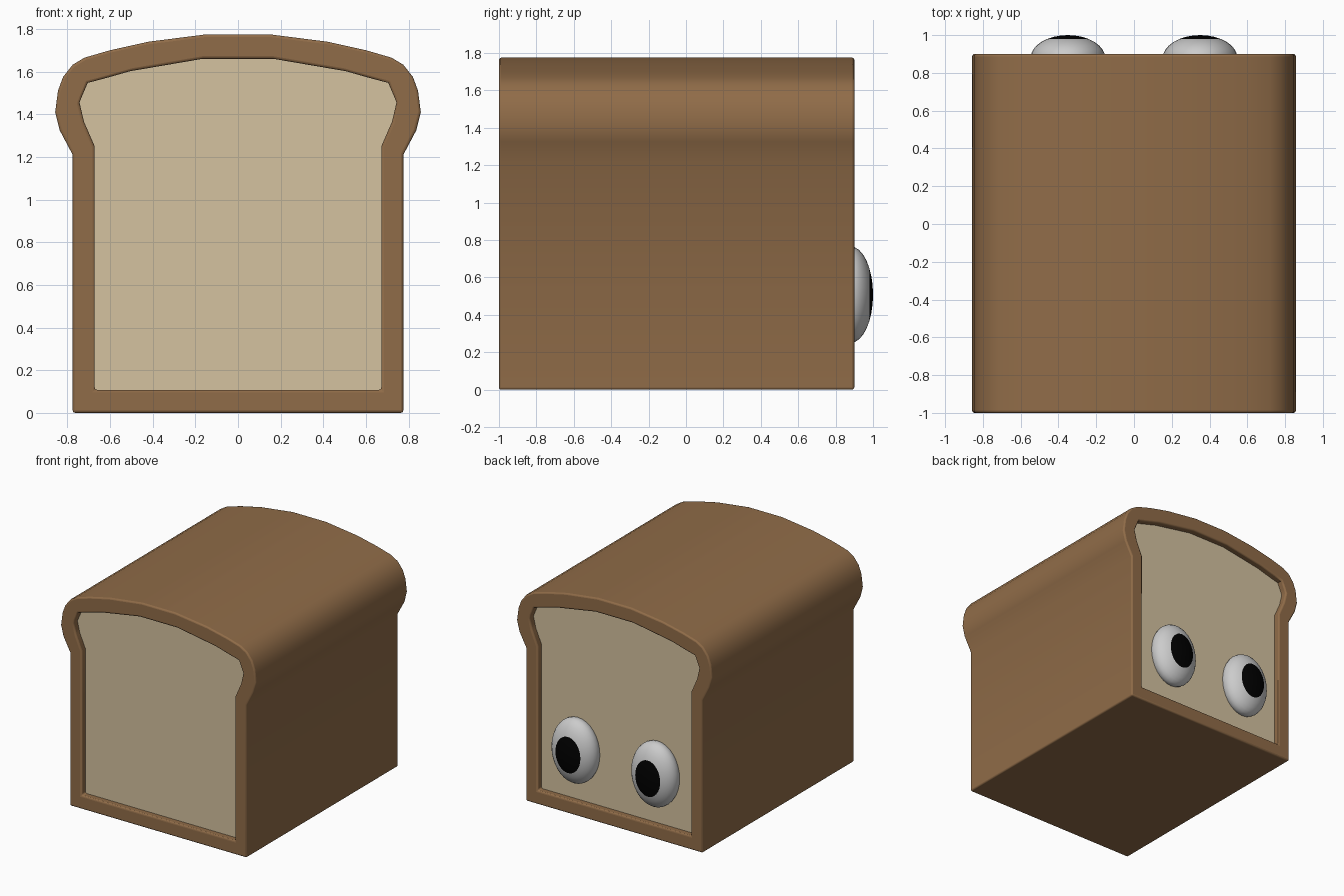
import bpy, bmesh, math
from mathutils import Matrix

if "Cube" in bpy.data.objects:
    bpy.data.objects.remove(bpy.data.objects["Cube"])

Y_FRONT, Y_BACK, RECESS = -1.0, 0.9, 0.05

# Right half of the crust outline and of the bread outline (x, z), bottom to top
OUTER = [(.775, 0), (.775, 1.21), (.836, 1.325), (.857, 1.41), (.844, 1.51), (.82, 1.575),
         (.775, 1.632), (.72, 1.665), (.6, 1.70), (.42, 1.74), (.145, 1.775)]
INNER = [(.672, .108), (.672, 1.25), (.722, 1.365), (.743, 1.455), (.731, 1.485), (.718, 1.515),
         (.705, 1.547), (.64, 1.564), (.575, 1.582), (.505, 1.602), (.165, 1.66)]


def material(name, color):
    m = bpy.data.materials.new(name)
    m.diffuse_color = (*color, 1)
    m.use_nodes = True
    m.node_tree.nodes["Principled BSDF"].inputs["Base Color"].default_value = m.diffuse_color
    return m


def mirrored(half):
    return half + [(-x, z) for x, z in reversed(half)]


def ring(bm, pts, y):
    return [bm.verts.new((x, y, z)) for x, z in pts]


def join_rings(bm, a, b):
    n = len(a)
    for i in range(n):
        j = (i + 1) % n
        bm.faces.new((a[i], a[j], b[j], b[i]))


def finish(bm, name, mats, angle=35, bevel=0):
    bmesh.ops.recalc_face_normals(bm, faces=bm.faces)
    me = bpy.data.meshes.new(name)
    bm.to_mesh(me)
    bm.free()
    ob = bpy.data.objects.new(name, me)
    bpy.context.collection.objects.link(ob)
    for m in mats:
        me.materials.append(m)
    bpy.ops.object.select_all(action='DESELECT')
    ob.select_set(True)
    bpy.context.view_layer.objects.active = ob
    bpy.ops.object.shade_smooth_by_angle(angle=math.radians(angle))
    if bevel:
        mod = ob.modifiers.new("soft_edges", 'BEVEL')
        mod.width, mod.segments = bevel, 3
        mod.limit_method, mod.angle_limit = 'ANGLE', math.radians(60)
    return ob


crust_mat = material("crust_brown", (.28, .15, .065))
bread_mat = material("bread_cream", (.66, .54, .35))
white_mat = material("eye_white", (.8, .8, .8))
black_mat = material("pupil_black", (0, 0, 0))

outer, inner = mirrored(OUTER), mirrored(INNER)

# Crust: a tube with a thick wall, open at both ends
bm = bmesh.new()
rings = [ring(bm, outer, Y_FRONT), ring(bm, outer, Y_BACK),
         ring(bm, inner, Y_BACK), ring(bm, inner, Y_FRONT)]
for i in range(4):
    join_rings(bm, rings[i], rings[(i + 1) % 4])
finish(bm, "crust", [crust_mat], bevel=.012)

# Bread: fills the tube, slightly recessed at each end
bm = bmesh.new()
front, back = ring(bm, inner, Y_FRONT + RECESS), ring(bm, inner, Y_BACK - RECESS)
join_rings(bm, front, back)
bm.faces.new(front)
bm.faces.new(back)
finish(bm, "bread", [bread_mat])

# Eyes on the back slice: squashed spheres whose outer cap is the pupil
for side, x in (("left", -.35), ("right", .35)):
    bm = bmesh.new()
    bmesh.ops.create_uvsphere(bm, u_segments=32, v_segments=16, radius=1,
                              matrix=Matrix.Rotation(math.radians(-90), 4, 'X'))
    for f in bm.faces:
        f.material_index = int(f.calc_center_median().y > math.cos(math.radians(34)))
    bmesh.ops.scale(bm, vec=(.197, .12, .258), verts=bm.verts)
    bmesh.ops.translate(bm, vec=(x, .88, .508), verts=bm.verts)
    finish(bm, side + "_eye", [white_mat, black_mat], angle=60)
